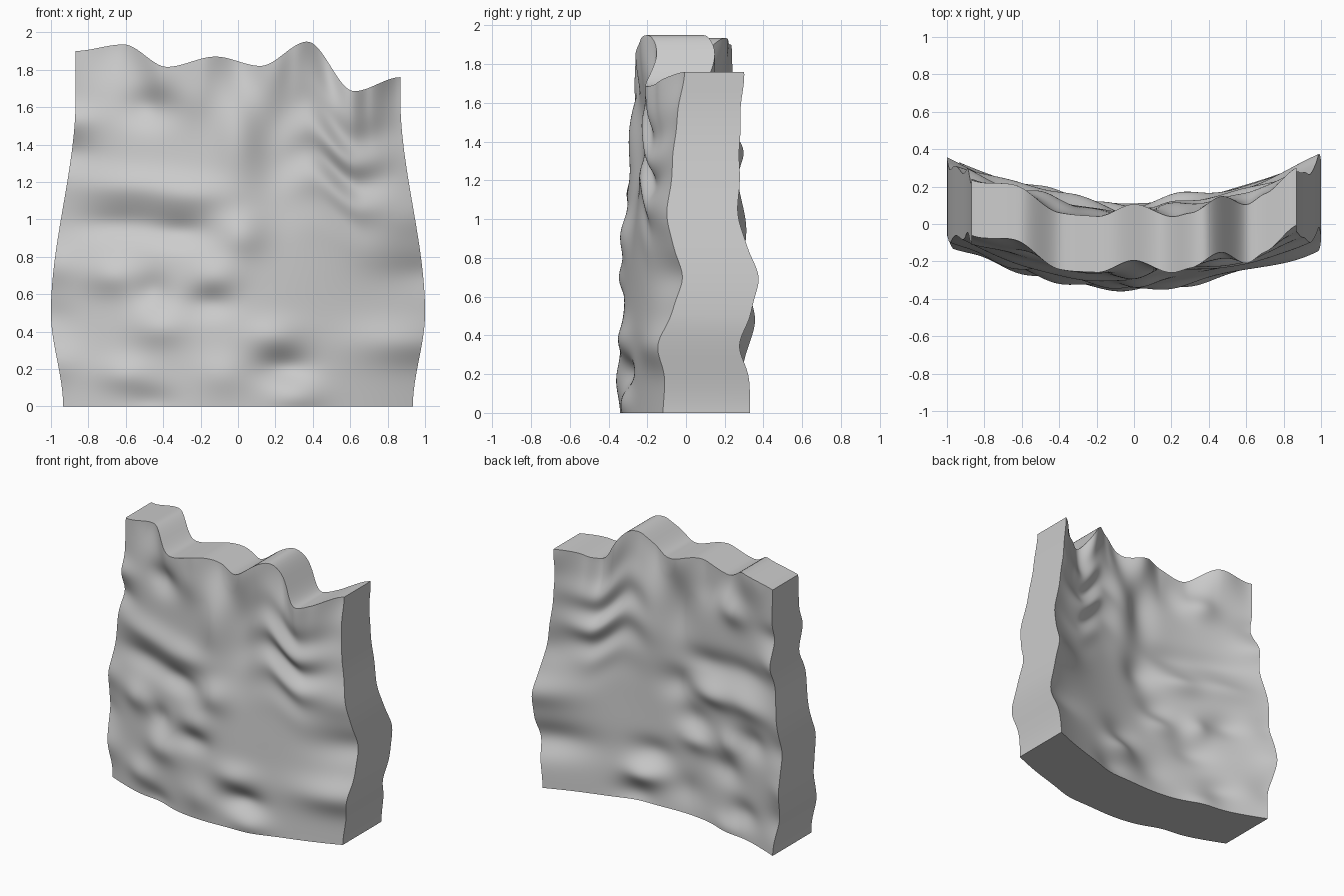
import bpy, math

N, M = 110, 110  # grid cells across and up


def ease(keys, t, col=1):
    # smooth wave through (position, value) extrema
    if t <= keys[0][0]:
        return keys[0][col]
    for a, b in zip(keys, keys[1:]):
        if t <= b[0]:
            s = (t - a[0]) / (b[0] - a[0])
            s = s * s * (3 - 2 * s)
            return a[col] + (b[col] - a[col]) * s
    return keys[-1][col]


# skyline height along x
TOP = [(-.87, 1.9), (-.61, 1.935), (-.38, 1.815), (-.12, 1.87), (.12, 1.82),
       (.37, 1.95), (.62, 1.685), (.87, 1.76)]
# depth offset of the top edge along x
EDGE = [(-.87, 0), (-.63, .055), (-.4, -.04), (-.2, -.03), (0, .045), (.21, -.04),
        (.3, -.025), (.46, .035), (.61, -.05), (.7, -.02), (.87, .06)]
# half width against height
WIDTH = [(0, .935), (.5, 1.0), (1.65, .868), (2, .87)]

# relief bumps: x, z, spread x, spread z, height out of the front
BUMPS = [
    (-.08, .45, .42, .65, .03),
    (-.60, 1.18, .28, .09, .035), (-.25, 1.13, .22, .09, .035),
    (-.62, .97, .25, .09, -.045), (-.30, .93, .16, .08, -.045),
    (.02, .92, .13, .12, .045), (-.12, .70, .14, .10, .035),
    (-.68, .70, .14, .10, .045), (-.42, .42, .15, .10, .04),
    (-.15, .55, .13, .08, -.035), (-.45, .62, .09, .09, -.03),
    (.2, .38, .16, .09, .035), (.24, .21, .15, .08, -.05),
    (.32, .05, .14, .08, .03), (-.62, .17, .14, .09, .035),
    (-.08, .17, .15, .11, .025), (-.46, .02, .13, .08, -.03),
    (.95, .35, .32, .12, .065), (.97, .70, .24, .11, -.045),
    (.9, 1.02, .25, .12, .03), (.85, 1.45, .15, .15, -.02),
    (-.92, 1.53, .17, .08, .035), (-.92, 1.35, .17, .08, -.035),
    (-1, .75, .16, .11, .035), (-1, .24, .16, .12, .04), (-1, .48, .12, .08, -.015),
    (-.47, 1.60, .14, .10, -.05), (-.25, 1.65, .12, .12, .02),
    (0, 1.45, .12, .24, .04), (.2, 1.4, .13, .35, -.035),
]


def front_depth(x, z, top, u):
    y = -.32 + .045 * z + .23 * x * x
    y += ease(EDGE, u * .868) * math.exp(-((top - z) / .2) ** 2)
    for bx, bz, sx, sz, h in BUMPS:
        y -= h * math.exp(-((x - bx) / sx) ** 2 - ((z - bz) / sz) ** 2)
    # chevron ripples below the tall peak
    s = z - (top - 1.8) * z / 1.9
    y -= .028 * math.sin(2 * math.pi * (s - 1.32) / .27) * \
        math.exp(-((x - .55) / .22) ** 2 - ((s - 1.28) / .27) ** 2)
    return y


# front and back share the same relief; the slab thins upward
front, back = [], []
for j in range(M + 1):
    for i in range(N + 1):
        u = 2 * i / N - 1
        top = ease(TOP, u * .868)
        z = top * j / M
        x = u * ease(WIDTH, z)
        y = front_depth(x, z, top, u)
        front.append((x, y, z))
        back.append((x, y + .45 - .081 * z, z))

verts = front + back
K = len(front)
faces = []
for j in range(M):
    for i in range(N):
        a = j * (N + 1) + i
        q = (a, a + 1, a + N + 2, a + N + 1)
        faces.append(q)
        faces.append(tuple(k + K for k in reversed(q)))

# rim walls joining front to back
rim = [i for i in range(N)] + [j * (N + 1) + N for j in range(M)]
rim += [M * (N + 1) + i for i in range(N, 0, -1)] + [j * (N + 1) for j in range(M, 0, -1)]
for a, b in zip(rim, rim[1:] + rim[:1]):
    faces.append((b, a, a + K, b + K))

mesh = bpy.data.meshes.new("rock_wall")
mesh.from_pydata(verts, [], faces)
mesh.update()
wall = bpy.data.objects.new("rock_wall", mesh)
bpy.context.collection.objects.link(wall)
bpy.context.view_layer.objects.active = wall
wall.select_set(True)
bpy.ops.object.shade_smooth_by_angle(angle=math.radians(40))
